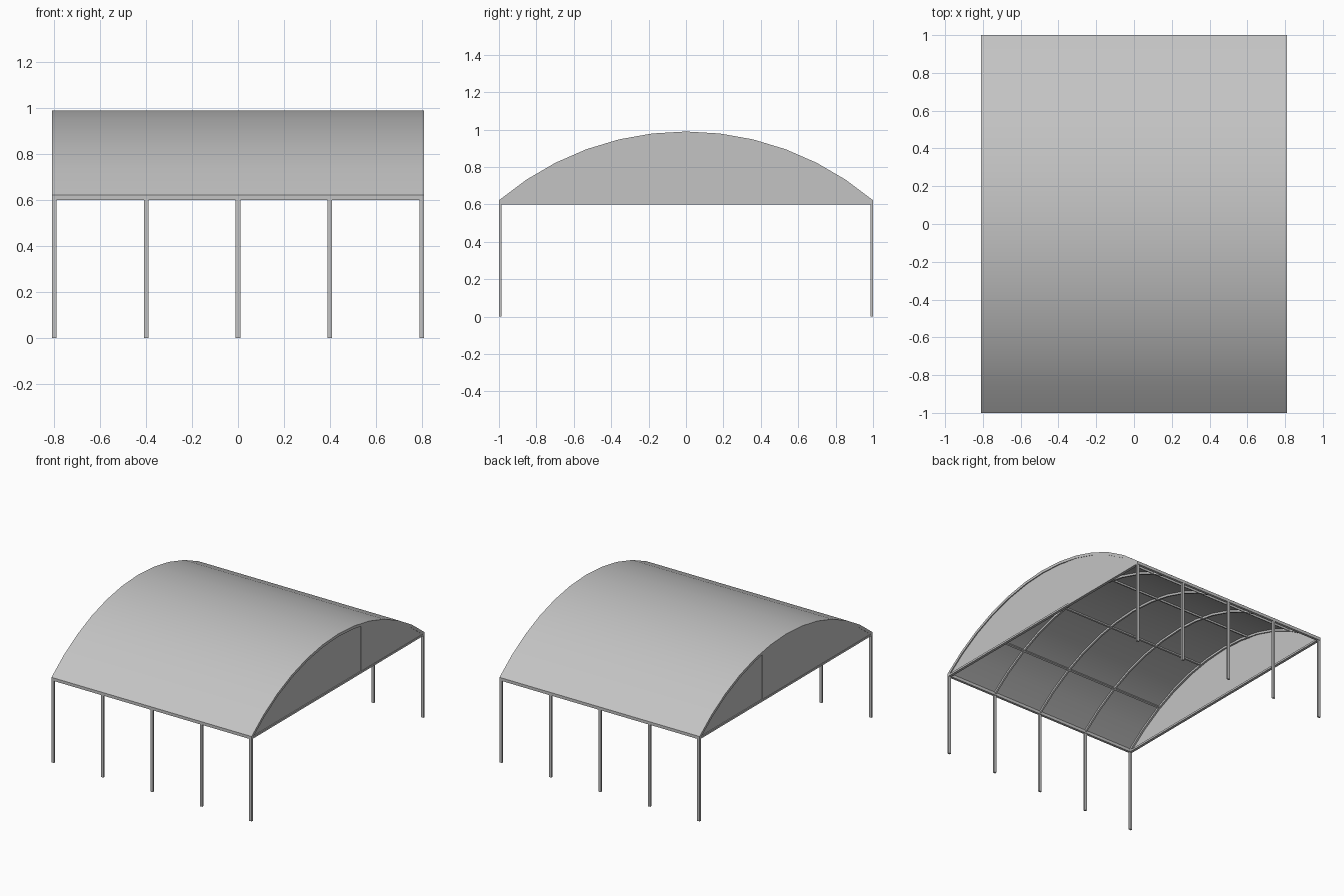
import bpy, math

if "Cube" in bpy.data.objects:
    bpy.data.objects.remove(bpy.data.objects["Cube"], do_unlink=True)

steel = bpy.data.materials.new("galvanised grey")
steel.use_nodes = True
grey = (0.55, 0.55, 0.55, 1)
steel.diffuse_color = grey
steel.node_tree.nodes["Principled BSDF"].inputs["Base Color"].default_value = grey

EAVE, CROWN, SEGS = 0.622, 0.99, 12
RISE = CROWN - EAVE
R = (1 + RISE ** 2) / (2 * RISE)
HALF = math.asin(1 / R)
CENTRE = CROWN - R


def prism(name, profile, x0, x1, smooth=False):
    """Extrude a closed (y, z) profile along x."""
    n = len(profile)
    verts = [(x, y, z) for x in (x0, x1) for y, z in profile]
    faces = [tuple(range(n))[::-1], tuple(range(n, 2 * n))]
    faces += [(i, (i + 1) % n, n + (i + 1) % n, n + i) for i in range(n)]
    mesh = bpy.data.meshes.new(name)
    mesh.from_pydata(verts, [], faces)
    mesh.materials.append(steel)
    obj = bpy.data.objects.new(name, mesh)
    bpy.context.collection.objects.link(obj)
    bpy.ops.object.select_all(action='DESELECT')
    obj.select_set(True)
    bpy.context.view_layer.objects.active = obj
    bpy.ops.object.mode_set(mode='EDIT')
    bpy.ops.mesh.select_all(action='SELECT')
    bpy.ops.mesh.normals_make_consistent(inside=False)
    bpy.ops.object.mode_set(mode='OBJECT')
    if smooth:
        bpy.ops.object.shade_smooth_by_angle(angle=math.radians(30))
    return obj


def box(name, x0, x1, y0, y1, z0, z1):
    return prism(name, [(y0, z0), (y1, z0), (y1, z1), (y0, z1)], x0, x1)


def arc(radius, a0=-HALF, a1=HALF, n=SEGS):
    angles = [a0 + (a1 - a0) * i / n for i in range(n + 1)]
    return [(radius * math.sin(a), CENTRE + radius * math.cos(a)) for a in angles]


def arch(name, drop, depth, x0, x1):
    outer, inner = arc(R - drop), arc(R - drop - depth)
    return prism(name, outer + inner[::-1], x0, x1, smooth=True)


# Curved roof sheet
arch("roof_sheet", 0, 0.005, -0.81, 0.81)

# Arched ribs and the posts below them
for i in range(5):
    x = (i - 2) * 0.4
    w = 0.01 if i in (0, 4) else 0.006
    arch(f"roof_rib_{i + 1}", 0.004, 0.016, x - w, x + w)
    for side, s in (("front", -1), ("back", 1)):
        y0, y1 = sorted((s * 0.986, s * 0.999))
        box(f"{side}_post_{i + 1}", x - 0.01, x + 0.01, y0, y1, 0, 0.605)

# Eave beams along both long sides
for side, s in (("front", -1), ("back", 1)):
    y0, y1 = sorted((s * 0.982, s))
    box(f"{side}_eave_beam", -0.81, 0.81, y0, y1, 0.6, EAVE)

# Purlins under the roof
for i, y in enumerate((-0.69, -0.25, 0.25, 0.69)):
    a, d = math.asin(y / R), 0.004
    profile = arc(R - 0.005, a - d, a + d, 1) + arc(R - 0.019, a - d, a + d, 1)[::-1]
    prism(f"purlin_{i + 1}", profile, -0.8, 0.8)

# Gable ends: tie beam and two overlapping sheets
SEAM = math.asin(0.27 / R)
for side, s in (("left", 1), ("right", -1)):
    x = s * 0.8
    box(f"{side}_tie_beam", x - 0.01, x + 0.01, -0.99, 0.99, 0.6, 0.614)
    for part, a0, a1, n, dx in (("front", -HALF, SEAM, 8, -0.002),
                                ("back", SEAM, HALF, 4, 0.002)):
        top = arc(R - 0.008, a0, a1, n)
        profile = top + [(top[-1][0], 0.605), (top[0][0], 0.605)]
        c = x + s * 0.003 + dx
        prism(f"{side}_gable_{part}_sheet", profile, c - 0.002, c + 0.002)
